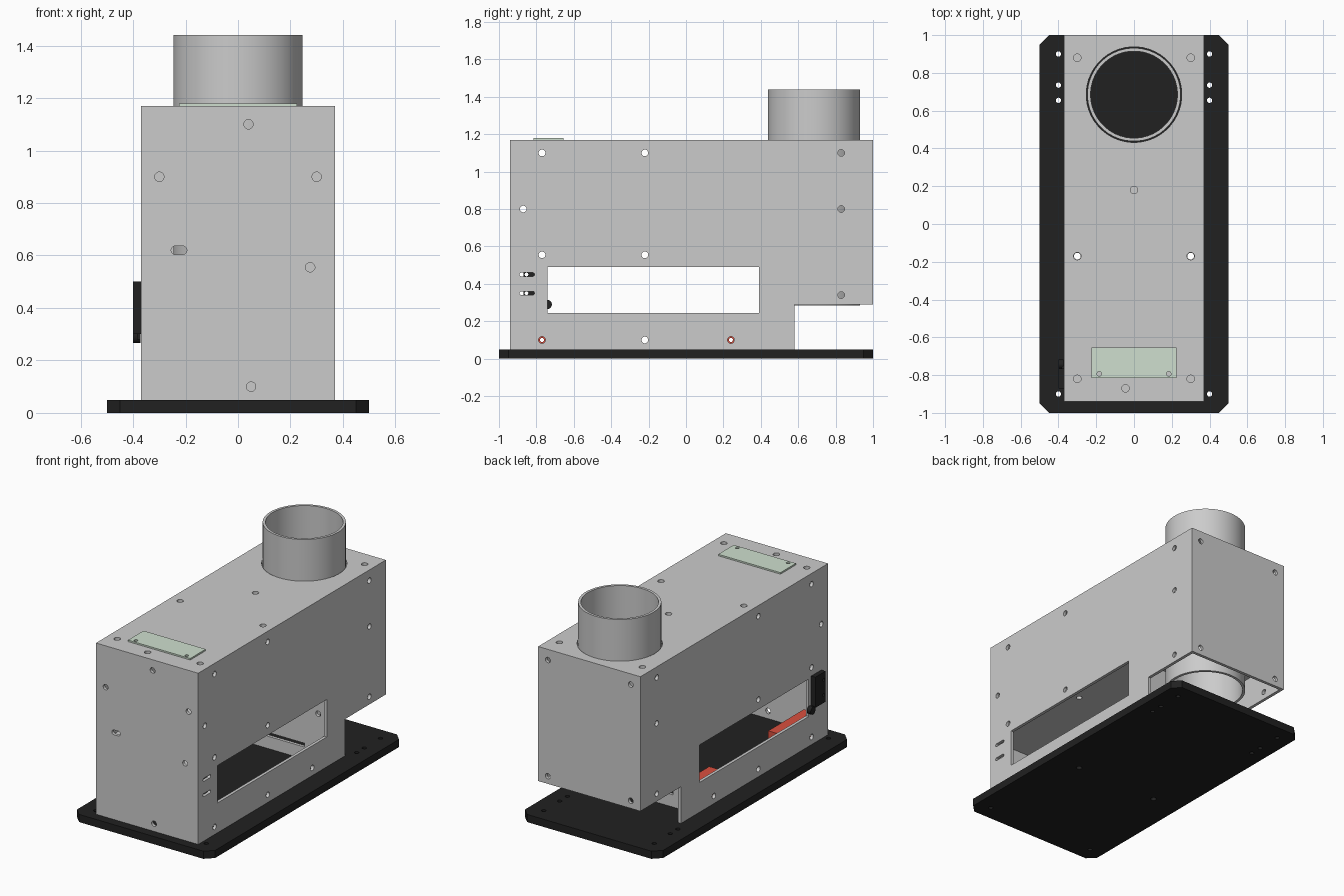
import bpy, bmesh
from math import sin, cos, pi

if "Cube" in bpy.data.objects:
    bpy.data.objects.remove(bpy.data.objects["Cube"])


def prism(bm, axis, pts, lo, hi):
    """Extrude a 2D outline along an axis (x: pts are y,z; y: x,z; z: x,y)."""
    def place(a, b, d):
        return {'x': (d, a, b), 'y': (a, d, b), 'z': (a, b, d)}[axis]
    low = [bm.verts.new(place(a, b, lo)) for a, b in pts]
    top = [bm.verts.new(place(a, b, hi)) for a, b in pts]
    faces = [bm.faces.new(low), bm.faces.new(top)]
    n = len(pts)
    for i in range(n):
        j = (i + 1) % n
        faces.append(bm.faces.new((low[i], low[j], top[j], top[i])))
    bmesh.ops.recalc_face_normals(bm, faces=faces)


def rect(a0, a1, b0, b1):
    return [(a0, b0), (a1, b0), (a1, b1), (a0, b1)]


def disc(a, b, r=0.018, stretch=0.0, n=16):
    """Circle, or a rounded slot when stretch is given."""
    pts = []
    for i in range(n):
        t = 2 * pi * (i + 0.5) / n
        pts.append((a + r * cos(t) + (stretch if cos(t) > 0 else -stretch), b + r * sin(t)))
    return pts


def material(name, color):
    m = bpy.data.materials.new(name)
    m.diffuse_color = (*color, 1)
    m.use_nodes = True
    m.node_tree.nodes["Principled BSDF"].inputs["Base Color"].default_value = m.diffuse_color
    return m


def part(name, solids, mat=None):
    bm = bmesh.new()
    for s in solids:
        prism(bm, *s)
    me = bpy.data.meshes.new(name)
    bm.to_mesh(me)
    bm.free()
    ob = bpy.data.objects.new(name, me)
    bpy.context.collection.objects.link(ob)
    if mat:
        me.materials.append(mat)
    return ob


def cut(ob, solids):
    """Subtract a set of non-overlapping solids and bake the result."""
    tool = part("cutter", solids)
    tool.hide_render = True
    mod = ob.modifiers.new("cut", 'BOOLEAN')
    mod.operation, mod.solver, mod.object = 'DIFFERENCE', 'EXACT', tool
    dg = bpy.context.evaluated_depsgraph_get()
    me = bpy.data.meshes.new_from_object(ob.evaluated_get(dg))
    ob.modifiers.clear()
    ob.data = me
    bpy.data.objects.remove(tool)


def smooth(ob):
    bpy.ops.object.select_all(action='DESELECT')
    ob.select_set(True)
    bpy.context.view_layer.objects.active = ob
    bpy.ops.object.shade_smooth_by_angle(angle=0.6)


black = material("black", (0.015, 0.015, 0.015))
red = material("red", (0.7, 0.08, 0.05))
green = material("grey_green", (0.62, 0.74, 0.62))
TY = 0.685  # tube centre in y

# Base plate with chamfered corners and through holes
c = 0.05
base = part("base_plate", [('z', [(-0.5, -1 + c), (-0.5 + c, -1), (0.5 - c, -1), (0.5, -1 + c),
                                  (0.5, 1 - c), (0.5 - c, 1), (-0.5 + c, 1), (-0.5, 1 - c)], 0, 0.05)], black)
cut(base, [('z', disc(s * x, y, r), -0.1, 0.1) for s in (-1, 1)
           for x, y, r in ((0.4, 0.9, 0.014), (0.4, 0.735, 0.014), (0.4, 0.655, 0.014),
                           (0.4, -0.9, 0.014), (0.3, -0.17, 0.018))])

# Housing: hollow shell, side windows and rear notch
body = part("housing", [('z', rect(-0.37, 0.37, -0.94, 1), 0.05, 1.17)])
cut(body, [('z', rect(-0.35, 0.35, -0.92, 0.98), 0, 1.15)])
cut(body, [('x', rect(-0.74, 0.39, 0.245, 0.49), -1, 1),
           ('x', rect(0.58, 1.2, 0, 0.29), -1, 1)])

# Housing screw holes and slots
holes = []
side = [(-0.77, 1.1), (-0.22, 1.1), (0.83, 1.1), (-0.87, 0.8), (0.83, 0.8), (-0.77, 0.555),
        (-0.22, 0.555), (0.83, 0.34), (-0.77, 0.1), (-0.22, 0.1), (0.24, 0.1)]
for s in (-0.36, 0.36):
    holes += [('x', disc(y, z), s - 0.04, s + 0.04) for y, z in side]
    holes += [('x', disc(-0.85, z, 0.01, 0.03), s - 0.04, s + 0.04) for z in (0.35, 0.45)]
holes += [('y', disc(x, z), -0.97, -0.89)
          for x, z in ((0.04, 1.1), (-0.3, 0.9), (0.3, 0.9), (0.275, 0.555), (0.05, 0.1))]
holes.append(('y', disc(-0.225, 0.62, 0.016, 0.014), -0.97, -0.89))
holes += [('y', disc(x, z), 0.95, 1.03) for x in (-0.3, 0.3) for z in (0.34, 1.1)]
holes += [('z', disc(x, y, 0.02), 1.13, 1.2)
          for x, y in ((-0.3, 0.88), (0.3, 0.88), (0, 0.18), (-0.3, -0.17), (0.3, -0.17),
                       (-0.3, -0.82), (0.3, -0.82), (-0.045, -0.87))]
holes.append(('z', disc(0, TY, 0.253, n=48), 1.13, 1.2))
cut(body, holes)

# Inner shelf and inner wall
shelf = part("inner_shelf", [('z', rect(-0.35, 0.35, -0.92, 0.98), 0.5, 0.52)])
cut(shelf, [('z', disc(0, TY, 0.253, n=48), 0.4, 0.6)]
    + [('z', disc(x, -0.17), 0.4, 0.6) for x in (-0.3, 0.3)])
wall = part("inner_wall", [('y', rect(-0.35, 0.35, 0.05, 0.5), 0.4, 0.42)])
cut(wall, [('y', rect(-0.2, 0.2, 0.13, 0.155), 0.3, 0.5)]
    + [('y', disc(x, 0.374), 0.3, 0.5) for x in (-0.3, 0.3)])

# Vertical tube, open at both ends
tube = part("tube", [('z', disc(0, TY, 0.247, n=48), 0.285, 1.44)])
cut(tube, [('z', disc(0, TY, 0.23, n=48), 0.2, 1.5)])
smooth(tube)

# Cover plate on top
cover = part("cover_plate", [('z', rect(-0.225, 0.225, -0.815, -0.655), 1.17, 1.18)], green)
cut(cover, [('z', disc(x, -0.793, 0.012), 1.1, 1.2) for x in (-0.184, 0.184)])

# Red blocks inside the left wall
for name, y0, y1, hy in (("front_block", -0.82, -0.45, -0.77), ("rear_block", 0.16, 0.39, 0.24)):
    block = part(name, [('x', rect(y0, y1, 0.05, 0.238), -0.349, -0.28)], red)
    cut(block, [('x', disc(hy, 0.1, 0.011), -0.5, -0.1)])

# Switch on the left side with its round lever tip
switch = part("switch_body", [('x', rect(-0.87, -0.765, 0.3, 0.5), -0.4, -0.37)], black)
cut(switch, [('x', disc(-0.853, z, 0.01), -0.5, -0.3) for z in (0.35, 0.45)])
part("switch_lever", [('x', rect(-0.78, -0.75, 0.28, 0.31), -0.385, -0.371)], black)
smooth(part("lever_tip", [('x', disc(-0.742, 0.29, 0.025), -0.4, -0.372)], black))
